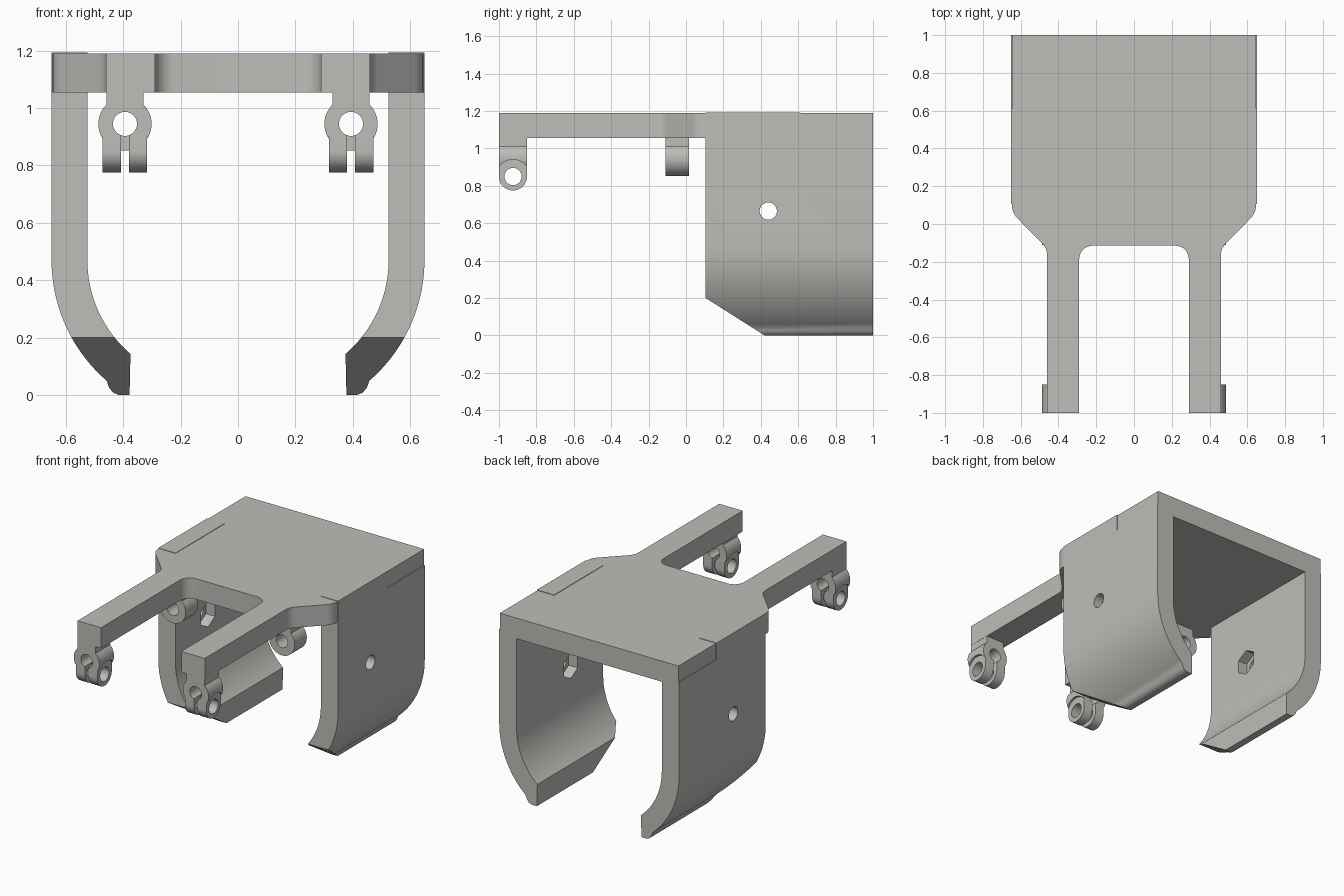
import bpy, bmesh
from math import sin, cos, pi, asin, radians

if "Cube" in bpy.data.objects:
    bpy.data.objects.remove(bpy.data.objects["Cube"])

grey = bpy.data.materials.new("light grey plastic")
grey.diffuse_color = (0.52, 0.51, 0.485, 1)
grey.use_nodes = True
grey.node_tree.nodes["Principled BSDF"].inputs["Base Color"].default_value = grey.diffuse_color


def arc(cx, cy, r, a0, a1, n=16):
    return [(cx + r * cos(a0 + (a1 - a0) * i / n), cy + r * sin(a0 + (a1 - a0) * i / n))
            for i in range(n + 1)]


def circle(cx, cy, r, n=48, start=0.0):
    return arc(cx, cy, r, start, start + 2 * pi, n)[:-1]


def box(u0, u1, v0, v1):
    return [(u0, v0), (u1, v0), (u1, v1), (u0, v1)]


def prism(name, pts, t0, t1, axis):
    """Extrude a 2D outline along an axis; outline is (y,z), (x,z) or (x,y)."""
    place = {"x": lambda u, v, t: (t, u, v),
             "y": lambda u, v, t: (u, t, v),
             "z": lambda u, v, t: (u, v, t)}[axis]
    bm = bmesh.new()
    low = [bm.verts.new(place(u, v, t0)) for u, v in pts]
    high = [bm.verts.new(place(u, v, t1)) for u, v in pts]
    bm.faces.new(low)
    bm.faces.new(high)
    n = len(pts)
    for i in range(n):
        j = (i + 1) % n
        bm.faces.new((low[i], low[j], high[j], high[i]))
    bmesh.ops.recalc_face_normals(bm, faces=bm.faces)
    mesh = bpy.data.meshes.new(name)
    bm.to_mesh(mesh)
    bm.free()
    mesh.materials.append(grey)
    obj = bpy.data.objects.new(name, mesh)
    bpy.context.collection.objects.link(obj)
    return obj


def activate(obj):
    bpy.ops.object.select_all(action="DESELECT")
    obj.select_set(True)
    bpy.context.view_layer.objects.active = obj


def combine(obj, other, op="DIFFERENCE"):
    activate(obj)
    mod = obj.modifiers.new("bool", "BOOLEAN")
    mod.operation, mod.solver, mod.object = op, "EXACT", other
    bpy.ops.object.modifier_apply(modifier=mod.name)
    bpy.data.objects.remove(other)


def finish(obj, mirror=True):
    activate(obj)
    if mirror:
        mod = obj.modifiers.new("mirror", "MIRROR")
        mod.use_clip = False
        bpy.ops.object.modifier_apply(modifier=mod.name)
    bpy.ops.object.shade_smooth_by_angle(angle=radians(30))


# Top plate with two forward arms
half = [(0.646, 1.0)]
half += arc(0.546, 0.10, 0.10, 0, -pi / 4, 8)
half += arc(0.55, -0.166, 0.09, pi * 0.75, pi, 8)
half += [(0.46, -1.0), (0.29, -1.0)]
half += arc(0.22, -0.185, 0.07, 0, pi / 2, 10)
plate = prism("top_plate", half + [(-x, y) for x, y in reversed(half)], 1.055, 1.19, "z")
finish(plate, mirror=False)

# Curved side walls
CX, CZ, RO, RI = 0.094, 0.47, 0.556, 0.431
profile = [(0.65, 1.193)]
profile += arc(CX, CZ, RO, 0, -asin(0.42 / RO), 24)
profile += [(0.449, 0.025), (0.435, 0.008), (0.415, 0.0), (0.378, 0.0)]
profile += arc(CX, CZ, RI, -asin(0.327 / RI), 0, 24)
profile += [(0.525, 1.193)]
wall = prism("side_walls", profile, 0.105, 1.0, "y")
# Slanted lower front corner, rear top notch, bolt hole and nut pocket
combine(wall, prism("cut", [(0, 0.267), (0, -0.1), (0.578, -0.1)], 0.2, 0.8, "x"))
combine(wall, prism("cut", box(0.612, 1.1, 1.085, 1.3), 0.4, 0.8, "x"))
combine(wall, prism("cut", circle(0.44, 0.665, 0.046), 0.4, 0.8, "x"))
combine(wall, prism("cut", circle(0.44, 0.665, 0.083, 6, pi / 2), 0.4, 0.59, "x"))
finish(wall)

# Ring clips hanging below the plate
X, Z, R = 0.394, 0.945, 0.093


def clip(name, y0, y1, clamp):
    ring = prism(name, circle(X, Z, R), y0, y1, "y")
    if clamp:
        # Clearance beside the clamp lugs, then the rounded lugs themselves
        yc, zc, w = (y0 + y1) / 2, 0.85, 0.0775
        for a, b in ((X - 0.2, X - w), (X + w, X + 0.2)):
            combine(ring, prism("cut", circle(yc, zc, 0.09), a, b, "x"))
        lug = arc(yc, zc, 0.0749, pi, 2 * pi, 24) + [(y1 - 0.0001, Z), (y0 + 0.0001, Z)]
        lugs = prism("lugs", lug, X - w, X + w, "x")
        combine(lugs, prism("cut", box(X - 0.3, X - R, 0.7, 1.1), y0 - 1, y1 + 1, "y"))
        # Keep the lugs below the ring centre so the round shoulder shows
        combine(lugs, prism("cut", box(X - 0.3, X + 0.3, 0.91, 1.1), y0 - 0.1, y1 + 0.1, "y"))
        combine(ring, lugs, "UNION")
    combine(ring, prism("stem", box(X - 0.065, X + 0.065, Z + 0.02, 1.056), y0, y1, "y"), "UNION")
    combine(ring, prism("cut", circle(X, Z, 0.042), y0 - 0.1, y1 + 0.1, "y"))
    if clamp:
        combine(ring, prism("cut", box(X - 0.0135, X + 0.0135, 0.7, Z), y0 - 0.1, y1 + 0.1, "y"))
        combine(ring, prism("cut", circle(yc, zc, 0.046), X - 0.2, X + 0.2, "x"))
    finish(ring)


clip("front_clamp_clips", -1.0, -0.85, True)
clip("rear_ring_clips", -0.11, 0.015, False)
